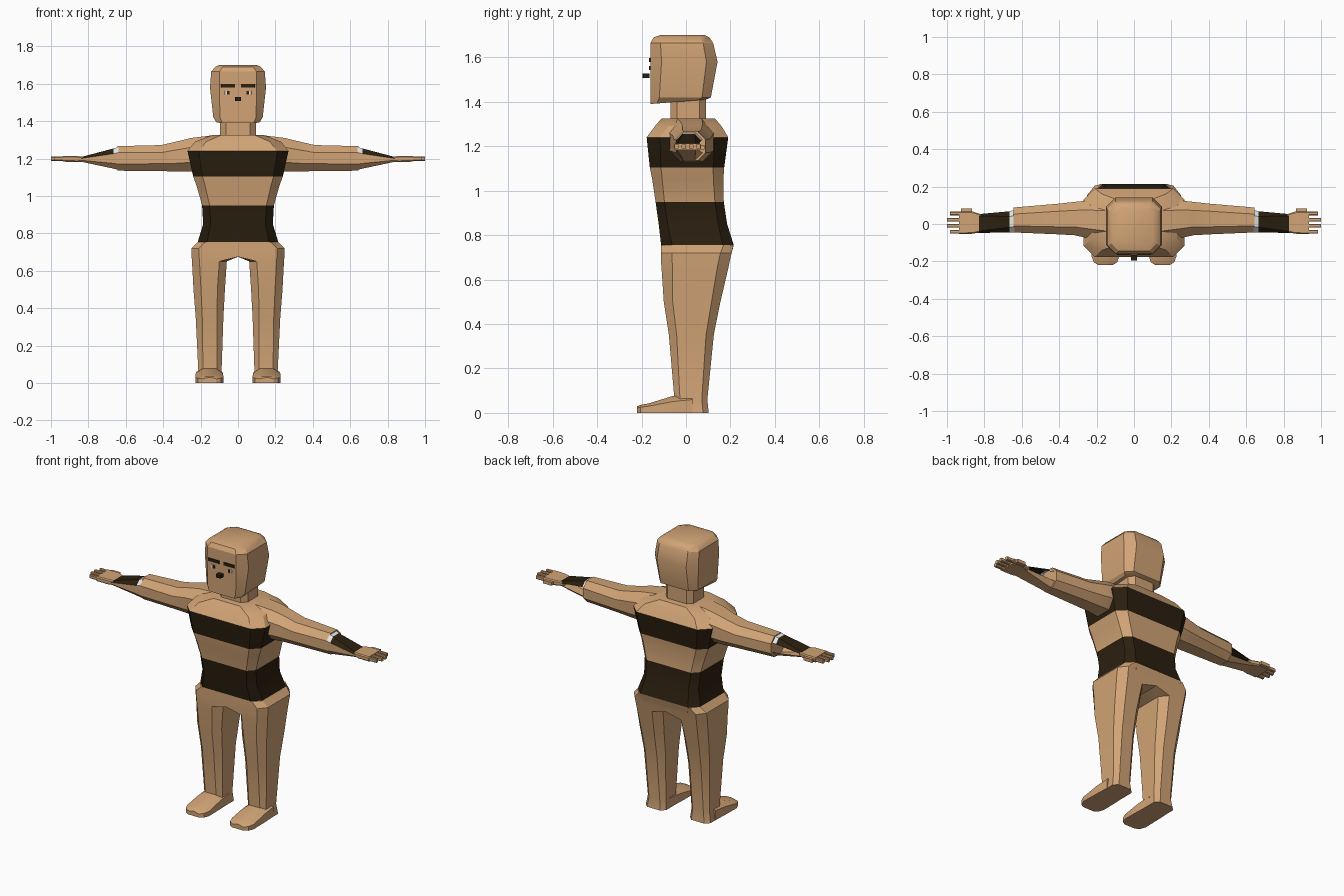
import bpy, bmesh
from mathutils import Vector


def material(name, rgb):
    m = bpy.data.materials.new(name)
    m.diffuse_color = (*rgb, 1)
    return m


TAN = material("tan", (0.64, 0.37, 0.18))
DARK = material("dark brown", (0.024, 0.014, 0.005))
WHITE = material("white", (0.8, 0.8, 0.8))
MATS = [TAN, DARK, WHITE]


def ring(axis, pos, a0, a1, b0, b1, ca, cb=None):
    """Chamfered rectangle across an axis; a and b are the other two axes in xyz order."""
    cb = ca if cb is None else cb
    ab = [(a0 + ca, b0), (a1 - ca, b0), (a1, b0 + cb), (a1, b1 - cb),
          (a1 - ca, b1), (a0 + ca, b1), (a0, b1 - cb), (a0, b0 + cb)]
    if axis == "x":
        return [Vector((pos, a, b)) for a, b in ab]
    if axis == "y":
        return [Vector((a, pos, b)) for a, b in ab]
    return [Vector((a, b, pos)) for a, b in ab]


def loft(name, rings, mirror=False, paint=None, drop=None, angle=30):
    """Skin a list of rings, close both ends, paint or drop faces by rule."""
    bm = bmesh.new()
    rows = [[bm.verts.new(p) for p in r] for r in rings]
    n = len(rows[0])
    for r, s in zip(rows, rows[1:]):
        for i in range(n):
            j = (i + 1) % n
            bm.faces.new((r[i], r[j], s[j], s[i]))
    bm.faces.new(rows[0])
    bm.faces.new(rows[-1])
    bmesh.ops.recalc_face_normals(bm, faces=bm.faces)
    if paint:
        for f in bm.faces:
            f.material_index = paint(f.calc_center_median(), f.normal)
    if drop:
        gone = [f for f in bm.faces if drop(f.calc_center_median(), f.normal)]
        bmesh.ops.delete(bm, geom=gone, context="FACES")
    me = bpy.data.meshes.new(name)
    bm.to_mesh(me)
    bm.free()
    for m in MATS:
        me.materials.append(m)
    ob = bpy.data.objects.new(name, me)
    bpy.context.collection.objects.link(ob)
    if mirror:
        ob.modifiers.new("mirror", "MIRROR").use_mirror_merge = False
    bpy.ops.object.select_all(action="DESELECT")
    ob.select_set(True)
    bpy.context.view_layer.objects.active = ob
    bpy.ops.object.shade_smooth_by_angle(angle=angle * 3.14159 / 180)
    return ob


def box(name, x0, x1, y0, y1, z0, z1, color=0, mirror=False):
    c = 0.0015
    return loft(name, [ring("z", z, x0, x1, y0, y1, c) for z in (z0, z1)],
                mirror, lambda p, n: color)


# Torso: height, half width, front, back, chamfer
def stripes(p, n):
    return int(0.755 < p.z < 0.95 or 1.105 < p.z < 1.24)


torso = [(0.70, 0.20, -0.105, 0.20, 0.05), (0.755, 0.215, -0.112, 0.215, 0.05),
         (0.85, 0.186, -0.123, 0.185, 0.04), (0.95, 0.192, -0.137, 0.17, 0.04),
         (1.05, 0.22, -0.152, 0.168, 0.045), (1.105, 0.24, -0.163, 0.172, 0.05),
         (1.24, 0.27, -0.177, 0.19, 0.06), (1.29, 0.23, -0.14, 0.16, 0.06),
         (1.325, 0.14, -0.11, 0.13, 0.05)]
loft("torso", [ring("z", z, -h, h, f, b, c) for z, h, f, b, c in torso], paint=stripes)

# Legs meet at the centre above the crotch
legs = [(0.755, 0.0, 0.215, -0.112, 0.214, 0.045), (0.72, 0.0, 0.25, -0.112, 0.205, 0.05),
        (0.675, 0.0, 0.248, -0.112, 0.195, 0.05), (0.65, 0.06, 0.246, -0.11, 0.19, 0.05),
        (0.5, 0.07, 0.238, -0.1, 0.155, 0.04), (0.35, 0.078, 0.226, -0.077, 0.125, 0.035),
        (0.06, 0.088, 0.212, -0.052, 0.096, 0.025), (0.0, 0.082, 0.222, -0.055, 0.102, 0.025)]
leg_rings = [ring("z", z, a, b, f, k, min(c, 0.04), c) for z, a, b, f, k, c in legs]
for r in leg_rings[:3]:           # keep the inner side square so the hips join
    r[0].x = r[5].x = 0.0
loft("leg", leg_rings, mirror=True)

# Feet
feet = [(0.03, 0.085, 0.222, 0.08, 0.02), (-0.06, 0.08, 0.226, 0.076, 0.025),
        (-0.17, 0.078, 0.228, 0.042, 0.012), (-0.205, 0.09, 0.215, 0.036, 0.01),
        (-0.22, 0.115, 0.19, 0.03, 0.008)]
foot_rings = [ring("y", y, a, b, 0, h, 0.035, c) for y, a, b, h, c in feet]
for r in foot_rings:              # flat sole
    r[0].x, r[1].x = r[7].x, r[2].x
    r[7].z = r[2].z = 0.008
loft("foot", foot_rings, mirror=True)

# Neck and head
loft("neck", [ring("z", z, -0.095, 0.095, -0.07, 0.09, 0.03) for z in (1.30, 1.43)])
head = [(1.39, 0.115, -0.16, 0.09, 0.03, 0.03), (1.42, 0.132, -0.16, 0.112, 0.036, 0.04),
        (1.58, 0.150, -0.16, 0.142, 0.05, 0.05), (1.665, 0.143, -0.16, 0.122, 0.045, 0.045),
        (1.69, 0.122, -0.145, 0.105, 0.04, 0.04), (1.70, 0.10, -0.115, 0.085, 0.03, 0.03)]
head_rings = [ring("z", z, -h, h, f, b, cx, cy) for z, h, f, b, cx, cy in head]
for p in head_rings[0]:           # jaw rises towards the back
    p.z += 0.08 * (p.y + 0.16)
loft("head", head_rings)

# Face
box("eyebrow", 0.015, 0.09, -0.166, -0.159, 1.58, 1.598, 1, True)
box("eye_white", 0.045, 0.072, -0.163, -0.159, 1.543, 1.562, 2, True)
box("pupil", 0.045, 0.06, -0.166, -0.159, 1.543, 1.562, 1, True)
box("nose", -0.016, 0.016, -0.195, -0.165, 1.508, 1.528, 1)

# Arms: distance, front, back, bottom, top, chamfer
arms = [(0.13, -0.09, 0.12, 1.14, 1.325, 0.05), (0.25, -0.075, 0.125, 1.13, 1.31, 0.05),
        (0.32, -0.06, 0.118, 1.13, 1.293, 0.045), (0.41, -0.055, 0.108, 1.133, 1.272, 0.04),
        (0.645, -0.045, 0.088, 1.135, 1.266, 0.035)]
loft("arm", [ring("x", *a) for a in arms], mirror=True)


# Forearm: white cuff and dark upper side, open at the rear
def sleeve(p, n):
    if n.z < 0.35:
        return 0
    return 2 if p.x < 0.665 else 1


fore = [(0.64, -0.045, 0.075, 1.14, 1.262, 0.03), (0.665, -0.045, 0.068, 1.146, 1.254, 0.028),
        (0.84, -0.048, 0.052, 1.183, 1.208, 0.008)]
loft("forearm", [ring("x", *a) for a in fore], mirror=True, paint=sleeve,
     drop=lambda p, n: n.y > 0.8)

# Hands
palm = [(0.81, -0.04, 0.05, 1.184, 1.21, 0.006), (0.86, -0.052, 0.066, 1.182, 1.213, 0.006),
        (0.935, -0.054, 0.068, 1.183, 1.213, 0.006)]
loft("palm", [ring("x", *a) for a in palm], mirror=True)
for i, tip in enumerate((0.985, 1.0, 1.0, 0.985)):
    y = -0.042 + i * 0.0325
    loft(f"finger_{i + 1}", [ring("x", x, y - 0.01, y + 0.01, 1.188, 1.21, 0.004)
                             for x in (0.92, tip)], mirror=True)
box("thumb", 0.865, 0.925, 0.05, 0.084, 1.186, 1.206, 0, True)
